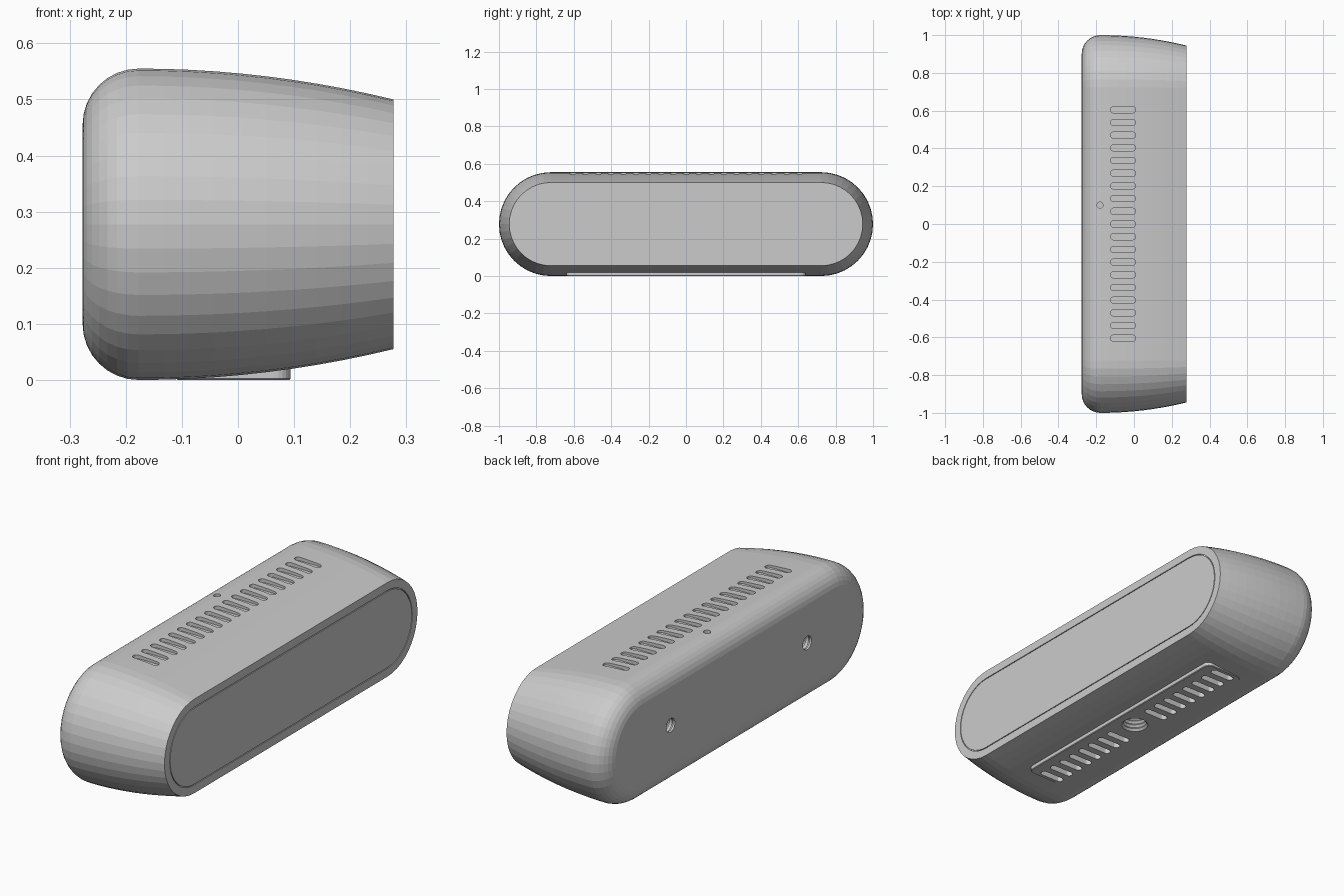
import bpy, bmesh, math
from mathutils import Vector

cube = bpy.data.objects.get("Cube")
if cube:
    bpy.data.objects.remove(cube, do_unlink=True)

grey = bpy.data.materials.new("light_grey")
grey.use_nodes = True
colour = (0.6, 0.6, 0.6, 1)
grey.diffuse_color = colour
grey.node_tree.nodes["Principled BSDF"].inputs["Base Color"].default_value = colour


def outline(a, b, r, n):
    """Rounded rectangle: core half sizes a, b grown by radius r."""
    pts = []
    for q, (su, sv) in enumerate(((1, 1), (-1, 1), (-1, -1), (1, -1))):
        for i in range(n + 1):
            t = (q + i / n) * math.pi / 2
            pts.append((su * a + r * math.cos(t), sv * b + r * math.sin(t)))
    clean = []
    for p in pts:
        if not clean or math.dist(p, clean[-1]) > 1e-6:
            clean.append(p)
    if math.dist(clean[0], clean[-1]) < 1e-6:
        clean.pop()
    return clean


def loft(bm, profile, a=0, b=0, centre=(0, 0, 0), axis="Z", n=6):
    """Skin outlines along an axis; profile lists (position, radius)."""
    rings = []
    for w, r in profile:
        ring = []
        for u, v in outline(a, b, r, n):
            p = (w, u, v) if axis == "X" else (u, v, w)
            ring.append(bm.verts.new(Vector(p) + Vector(centre)))
        rings.append(ring)
    count = len(rings[0])
    for lo, hi in zip(rings, rings[1:]):
        for i in range(count):
            j = (i + 1) % count
            bm.faces.new((lo[i], lo[j], hi[j], hi[i]))
    bm.faces.new(rings[0][::-1])
    bm.faces.new(rings[-1])


def finish(bm, name):
    bmesh.ops.recalc_face_normals(bm, faces=bm.faces)
    mesh = bpy.data.meshes.new(name)
    bm.to_mesh(mesh)
    bm.free()
    mesh.materials.append(grey)
    ob = bpy.data.objects.new(name, mesh)
    bpy.context.collection.objects.link(ob)
    return ob


def combine(target, tool, operation):
    mod = target.modifiers.new(operation, "BOOLEAN")
    mod.operation, mod.object, mod.solver = operation, tool, "EXACT"
    bpy.context.view_layer.objects.active = target
    bpy.ops.object.modifier_apply(modifier=mod.name)
    bpy.data.objects.remove(tool, do_unlink=True)


def thread(start, end, r, turns):
    """Zigzag profile for a threaded hole."""
    steps = 2 * turns
    return [(start + (end - start) * i / steps, r * (1 if i % 2 == 0 else 0.85))
            for i in range(steps + 1)]


# Casing: rounded rear edge, gentle taper, seam around the front panel
HALF, MID, R, END = 0.7225, 0.2775, 0.2775, 0.277
profile = []
for i in range(9):
    t = i / 8 * math.pi / 2
    profile.append((-END + 0.1 * (1 - math.cos(t)), R - 0.1 + 0.1 * math.sin(t)))
for i in range(1, 11):
    s = i / 10
    profile.append((-0.177 + (END + 0.177) * s, R - 0.055 * s * s))
profile += [(END, 0.184), (END - 0.005, 0.184), (END - 0.005, 0.18), (END, 0.18)]
bm = bmesh.new()
loft(bm, profile, a=HALF, centre=(0, 0, MID), axis="X", n=10)
casing = finish(bm, "casing")

# Flat foot pad under the casing
bm = bmesh.new()
loft(bm, [(0, 0.027), (0.003, 0.03), (0.06, 0.03)], a=0.072, b=0.61,
     centre=(-0.008, 0, 0))
combine(casing, finish(bm, "foot_pad"), "UNION")

# Vent slots above and below, plus the holes
bm = bmesh.new()
for i in range(-9, 10):
    y = i * 0.0672
    loft(bm, [(0.537, 0.0165), (0.6, 0.0165)], a=0.05, centre=(-0.058, y, 0))
    if abs(i) > 1:
        loft(bm, [(-0.05, 0.0165), (0.025, 0.0165)], a=0.045, centre=(-0.018, y, 0))
loft(bm, [(0.53, 0.016), (0.6, 0.016)], centre=(-0.18, 0.1, 0))
loft(bm, thread(-0.02, 0.08, 0.06, 5), centre=(-0.005, 0, 0))
for side in (-1, 1):
    loft(bm, thread(-0.3, -0.2, 0.034, 5), centre=(0, side * 0.51, 0.295), axis="X")
cutters = finish(bm, "vent_and_hole_cutters")
cutters.hide_render = True
combine(casing, cutters, "DIFFERENCE")
